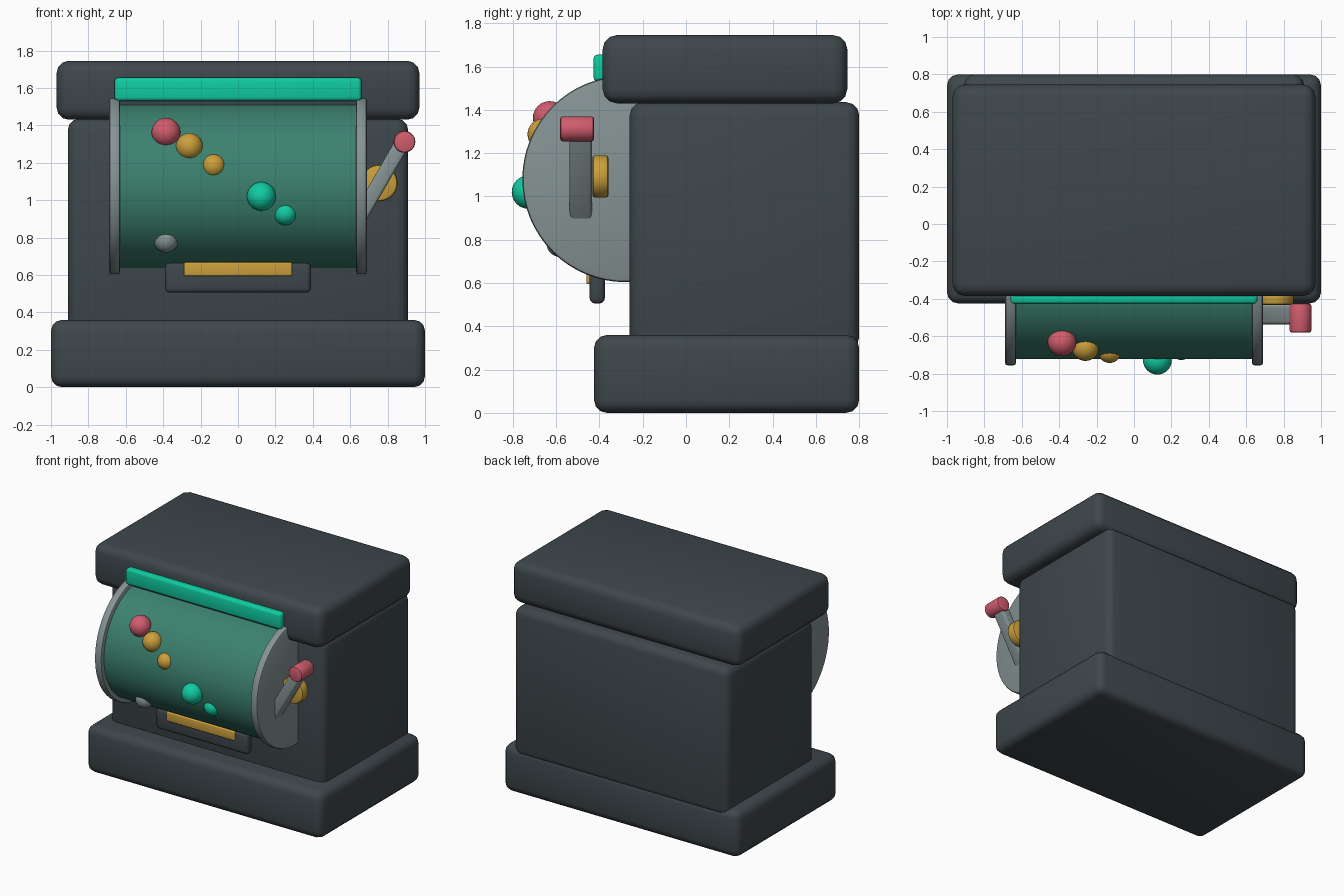
import bpy
from math import pi, radians

cube = bpy.data.objects.get("Cube")
if cube:
    bpy.data.objects.remove(cube, do_unlink=True)


def material(name, rgb):
    mat = bpy.data.materials.new(name)
    mat.use_nodes = True
    mat.diffuse_color = (*rgb, 1)
    mat.node_tree.nodes["Principled BSDF"].inputs["Base Color"].default_value = (*rgb, 1)
    return mat


SLATE = material("dark_slate", (0.048, 0.063, 0.072))
GREEN = material("drum_green", (0.045, 0.22, 0.16))
TEAL = material("bright_teal", (0.005, 0.6, 0.36))
GREY = material("metal_grey", (0.235, 0.29, 0.295))
GOLD = material("gold", (0.6, 0.35, 0.045))
PINK = material("rose_pink", (0.64, 0.108, 0.155))


def finish(name, mat, bevel=0, segments=3):
    """Name, colour, round and smooth the active object."""
    obj = bpy.context.object
    obj.name = obj.data.name = name
    obj.data.materials.append(mat)
    bpy.ops.object.transform_apply(location=False, rotation=False, scale=True)
    if bevel:
        mod = obj.modifiers.new("rounded_edges", "BEVEL")
        mod.width = bevel
        mod.segments = segments
        mod.limit_method = "ANGLE"
        mod.angle_limit = radians(40)
        bpy.ops.object.modifier_apply(modifier=mod.name)
    bpy.ops.object.shade_smooth_by_angle(angle=radians(35))
    return obj


def box(name, mat, x, y, z, bevel):
    """Rounded box from its ranges on each axis."""
    spans = (x, y, z)
    bpy.ops.mesh.primitive_cube_add(size=1, location=[(a + b) / 2 for a, b in spans])
    bpy.context.object.scale = [b - a for a, b in spans]
    return finish(name, mat, bevel)


def cylinder(name, mat, centre, radius, length, axis, bevel=0, sides=32):
    turn = (0, pi / 2, 0) if axis == "x" else (pi / 2, 0, 0)
    bpy.ops.mesh.primitive_cylinder_add(vertices=sides, radius=radius, depth=length,
                                        location=centre, rotation=turn)
    return finish(name, mat, bevel, 2)


def ball(name, mat, centre, radius):
    bpy.ops.mesh.primitive_uv_sphere_add(segments=32, ring_count=16,
                                         radius=radius, location=centre)
    return finish(name, mat)


# Cabinet
box("base_plinth", SLATE, (-1, 1), (-0.425, 0.8), (0, 0.36), 0.06)
box("cabinet_body", SLATE, (-0.91, 0.91), (-0.26, 0.8), (0.29, 1.435), 0.06)
box("top_cap", SLATE, (-0.97, 0.97), (-0.385, 0.745), (1.43, 1.745), 0.065)

# Drum with end flanges
AXIS_Y, AXIS_Z = -0.28, 1.08
cylinder("drum", GREEN, (0, AXIS_Y, AXIS_Z), 0.443, 1.28, "x", sides=64)
for side, label in ((1, "left"), (-1, "right")):
    cylinder(label + "_flange", GREY, (side * 0.66, AXIS_Y, AXIS_Z), 0.476, 0.06, "x", 0.015, 64)

# Strip above the drum and tray below it
box("top_strip", TEAL, (-0.66, 0.66), (-0.427, -0.35), (1.53, 1.655), 0.02)
box("tray", SLATE, (-0.39, 0.39), (-0.445, -0.375), (0.505, 0.665), 0.025)
box("tray_plate", GOLD, (-0.29, 0.29), (-0.46, -0.4), (0.595, 0.668), 0.008)

# Balls showing through the drum face
BALLS = (
    (PINK, (-0.385, -0.63, 1.363), 0.077),
    (GOLD, (-0.26, -0.66, 1.287), 0.072),
    (GOLD, (-0.13, -0.68, 1.183), 0.063),
    (TEAL, (0.125, -0.728, 1.02), 0.077),
    (TEAL, (0.253, -0.665, 0.928), 0.062),
    (GREY, (-0.385, -0.58, 0.785), 0.065),
)
for number, (mat, centre, radius) in enumerate(BALLS, 1):
    ball(f"drum_ball_{number}", mat, centre, radius)

# Crank
cylinder("crank_hub", GOLD, (0.755, -0.395, 1.092), 0.098, 0.075, "y", 0.015)
arm = box("crank_arm", GREY, (0.72, 0.8), (-0.537, -0.435), (0.85, 1.35), 0.015)
arm.rotation_euler.y = radians(30)
cylinder("crank_knob", PINK, (0.89, -0.503, 1.312), 0.058, 0.156, "y", 0.012)
